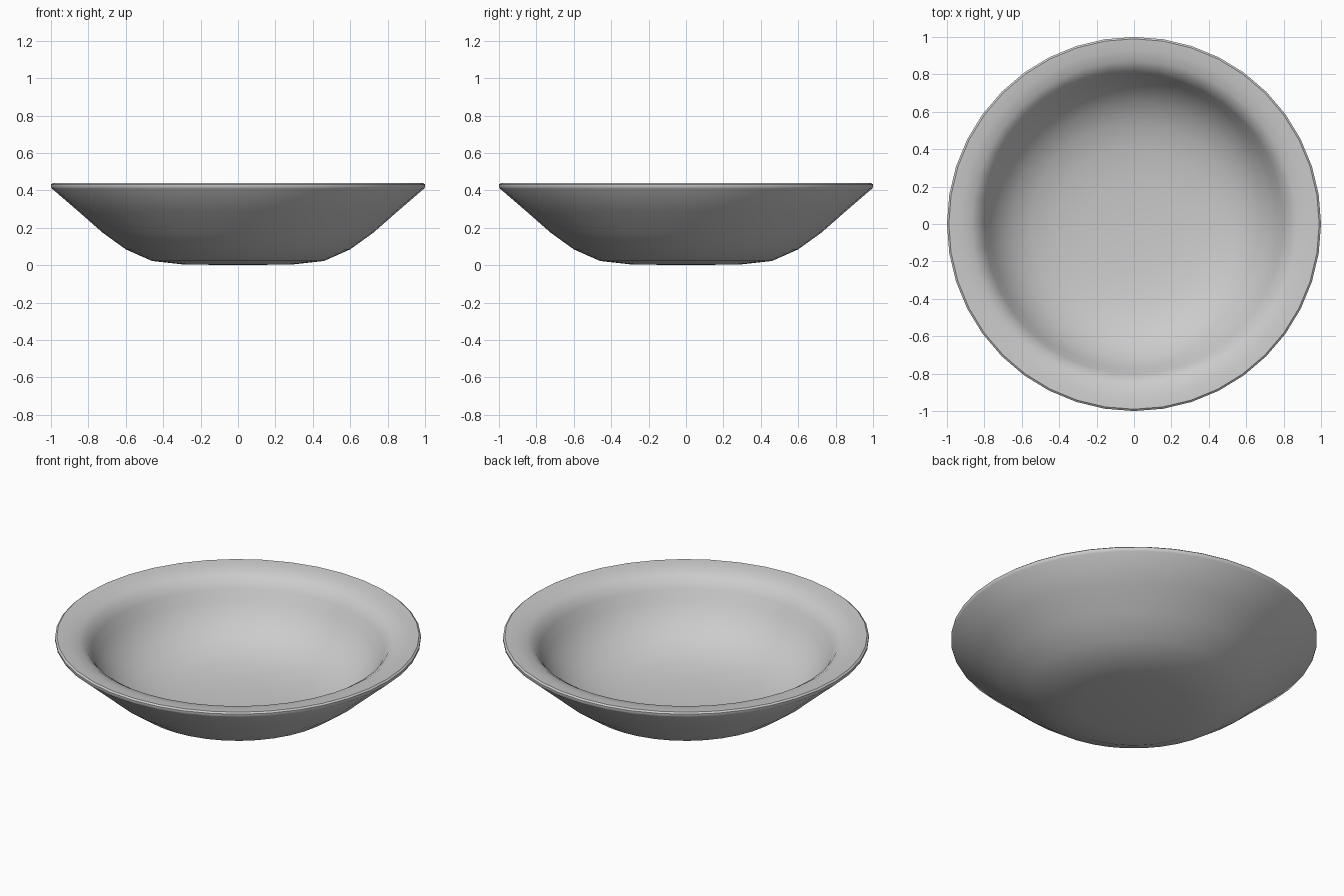
import bpy, bmesh, math

if "Cube" in bpy.data.objects:
    bpy.data.objects.remove(bpy.data.objects["Cube"])

SIDES = 40
# Half section (radius, height): outer wall, rim, then inner wall down to the floor
PROFILE = [
    (0, 0), (0.30, 0.005), (0.46, 0.023), (0.60, 0.085), (0.725, 0.175),
    (0.85, 0.285), (0.995, 0.41), (1.0, 0.42), (1.0, 0.432), (0.99, 0.44),
    (0.93, 0.435), (0.87, 0.42), (0.83, 0.395), (0.80, 0.35), (0.77, 0.29),
    (0.72, 0.22), (0.65, 0.155), (0.55, 0.10), (0.42, 0.065), (0.25, 0.045),
    (0, 0.04),
]

# Bowl: lathe the section around z
bm = bmesh.new()
verts = [bm.verts.new((r, 0, z)) for r, z in PROFILE]
edges = [bm.edges.new(pair) for pair in zip(verts, verts[1:])]
bmesh.ops.spin(bm, geom=verts + edges, cent=(0, 0, 0), axis=(0, 0, 1),
               angle=math.tau, steps=SIDES, use_merge=False)
bmesh.ops.remove_doubles(bm, verts=bm.verts[:], dist=0.0005)
bmesh.ops.recalc_face_normals(bm, faces=bm.faces[:])

mesh = bpy.data.meshes.new("bowl")
bm.to_mesh(mesh)
bm.free()
bowl = bpy.data.objects.new("bowl", mesh)
bpy.context.collection.objects.link(bowl)

# Smooth walls, crisp rim edge
bpy.context.view_layer.objects.active = bowl
bowl.select_set(True)
bpy.ops.object.shade_smooth_by_angle(angle=math.radians(40))
